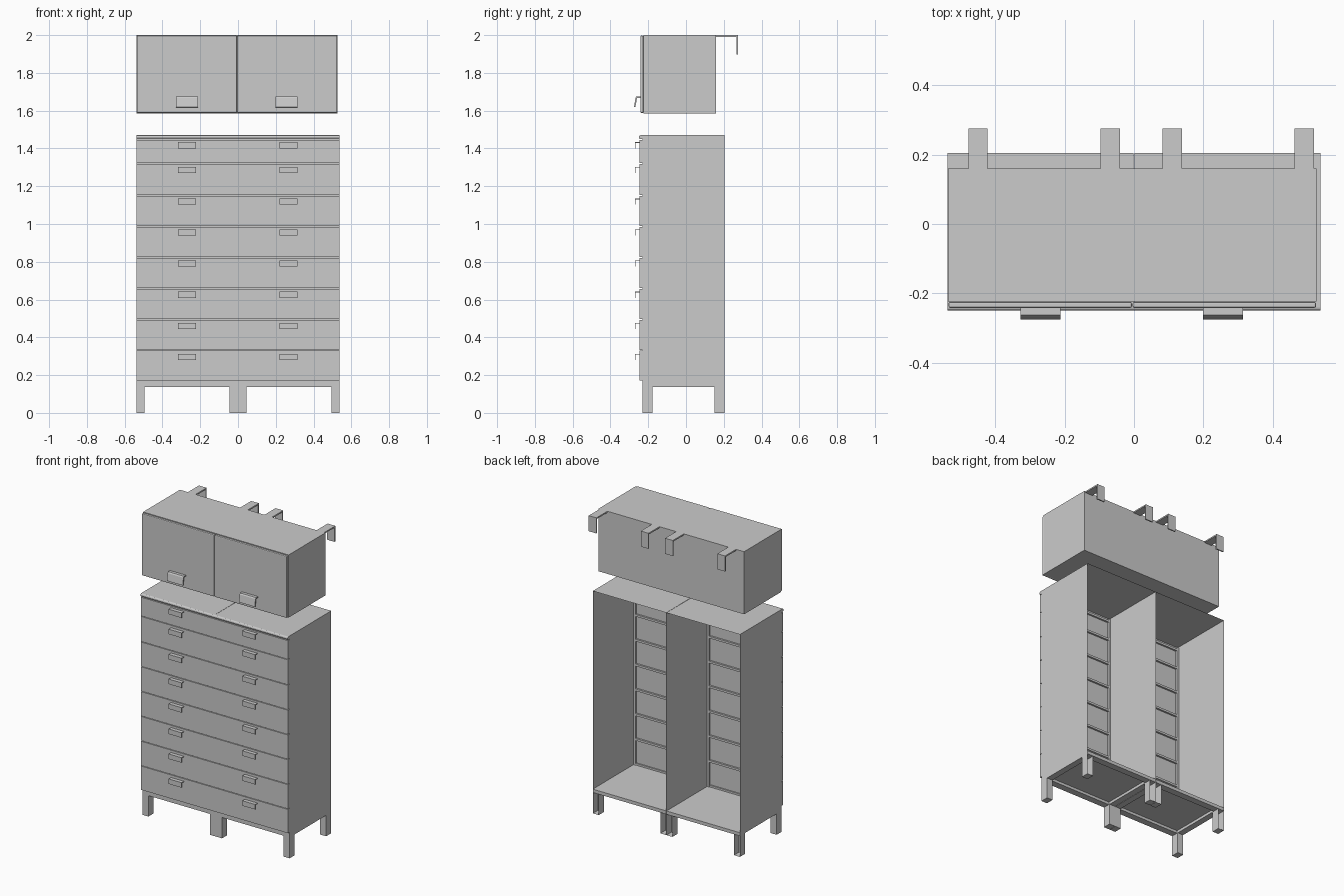
import bpy, bmesh, math
from mathutils import Vector

if "Cube" in bpy.data.objects:
    bpy.data.objects.remove(bpy.data.objects["Cube"])


def finish(name, bm, bevel=0.0):
    me = bpy.data.meshes.new(name)
    bm.to_mesh(me)
    bm.free()
    ob = bpy.data.objects.new(name, me)
    bpy.context.collection.objects.link(ob)
    if bevel:
        m = ob.modifiers.new("bevel", 'BEVEL')
        m.width, m.segments = bevel, 2
    return ob


def box(name, x, y, z, open_sides=(), bevel=0.0):
    """Box from (min, max) ranges; open_sides are outward normals to leave off."""
    bm = bmesh.new()
    bmesh.ops.create_cube(bm, size=1)
    for v in bm.verts:
        v.co = Vector([(a + b) / 2 + c * (b - a) for c, (a, b) in zip(v.co, (x, y, z))])
    bm.normal_update()
    gone = [f for f in bm.faces if any(f.normal.dot(Vector(n)) > 0.9 for n in open_sides)]
    bmesh.ops.delete(bm, geom=gone, context='FACES')
    return finish(name, bm, bevel)


def extrude_x(name, profile, x0, x1):
    """Closed (y, z) profile swept along x."""
    bm = bmesh.new()
    face = bm.faces.new([bm.verts.new((x0, y, z)) for y, z in profile])
    new = bmesh.ops.extrude_face_region(bm, geom=[face])['geom']
    for v in new:
        if isinstance(v, bmesh.types.BMVert):
            v.co.x = x1
    bmesh.ops.recalc_face_normals(bm, faces=bm.faces)
    return finish(name, bm)


FRONT, BACK, UP, DOWN = (0, -1, 0), (0, 1, 0), (0, 0, 1), (0, 0, -1)
W, YF, YB = 0.538, -0.23, 0.205
LEVELS = [0.17, 0.331, 0.495, 0.659, 0.823, 0.987, 1.151, 1.32, 1.447]
HANDLE_TOPS = [0.312, 0.477, 0.642, 0.808, 0.972, 1.135, 1.302, 1.434]

# Lower cabinet: two modules side by side
for side, (xa, xb), hx in (("left", (-W, -0.001), -0.27), ("right", (0.001, W), 0.268)):
    # Sheet shell, open at the back
    box(f"{side}_carcass", (xa, xb), (YF, YB), (0.138, 1.47), (FRONT, BACK, DOWN))
    box(f"{side}_floor", (xa, xb), (YF, YB), (0.156, 0.16))

    # Underside rim
    for n, yr in (("front", (YF, YF + 0.045)), ("back", (YB - 0.045, YB))):
        box(f"{side}_{n}_base_rail", (xa, xb), yr, (0.138, 0.156))
    for n, xr in (("outer", (xa, xa + 0.042)), ("inner", (xb - 0.042, xb))):
        box(f"{side}_{n}_base_rail", xr, (YF + 0.045, YB - 0.045), (0.138, 0.156))
    box(f"{side}_plinth", (xa, xb), (YF, YF + 0.008), (0.138, 0.172))

    # Legs, the rear ones open at the back
    for n, xr in (("a", (xa, xa + 0.043)), ("b", (xb - 0.043, xb))):
        box(f"{side}_front_leg_{n}", xr, (YF, YF + 0.052), (0, 0.138))
        box(f"{side}_back_leg_{n}", xr, (YB - 0.053, YB), (0, 0.138), (BACK,))

    # Front frame stiles and rails
    for n, xr in (("a", (xa, xa + 0.015)), ("b", (xb - 0.015, xb))):
        box(f"{side}_stile_{n}", xr, (YF, YF + 0.012), (0.16, 1.465))
    for i, z in enumerate(LEVELS[1:]):
        box(f"{side}_rail_{i}", (xa + 0.015, xb - 0.015), (YF, YF + 0.012), (z - 0.007, z + 0.007))

    # Drawer fronts and lipped handles
    for i in range(8):
        box(f"{side}_drawer_front_{i}", (xa, xb), (-0.246, YF),
            (LEVELS[i] + 0.002, LEVELS[i + 1] - 0.002))
        t = HANDLE_TOPS[i]
        extrude_x(f"{side}_drawer_handle_{i}",
                  [(-0.246, t), (-0.271, t), (-0.271, t - 0.033), (-0.268, t - 0.033),
                   (-0.268, t - 0.004), (-0.246, t - 0.004)], hx - 0.047, hx + 0.047)

# Rounded lip along the front of the worktop
arc = [(-0.240 - 0.010 * math.cos(a), 1.460 + 0.010 * math.sin(a))
       for a in [math.radians(d) for d in range(0, 91, 18)]]
extrude_x("worktop_front_lip", [(YF, 1.45), (-0.246, 1.45)] + arc + [(YF, 1.47)], -W, W)

# Wall cabinet
box("wall_cabinet_body", (-0.537, 0.527), (-0.224, 0.16), (1.586, 2.0))
for side, xr, hx in (("left", (-0.535, -0.006), -0.27), ("right", (-0.004, 0.525), 0.257)):
    box(f"{side}_wall_door", xr, (-0.242, -0.225), (1.588, 1.997), bevel=0.005)
    extrude_x(f"{side}_wall_door_handle",
              [(-0.24, 1.676), (-0.262, 1.676), (-0.267, 1.668), (-0.275, 1.62), (-0.268, 1.618),
               (-0.260, 1.664), (-0.257, 1.668), (-0.24, 1.668)], hx - 0.058, hx + 0.058)

# Hanging hooks behind the wall cabinet
for i, x in enumerate((-0.45, -0.068, 0.11, 0.491)):
    extrude_x(f"hanging_hook_{i}",
              [(0.16, 2.0), (0.275, 2.0), (0.275, 1.897), (0.267, 1.897),
               (0.267, 1.991), (0.16, 1.991)], x - 0.028, x + 0.028)
